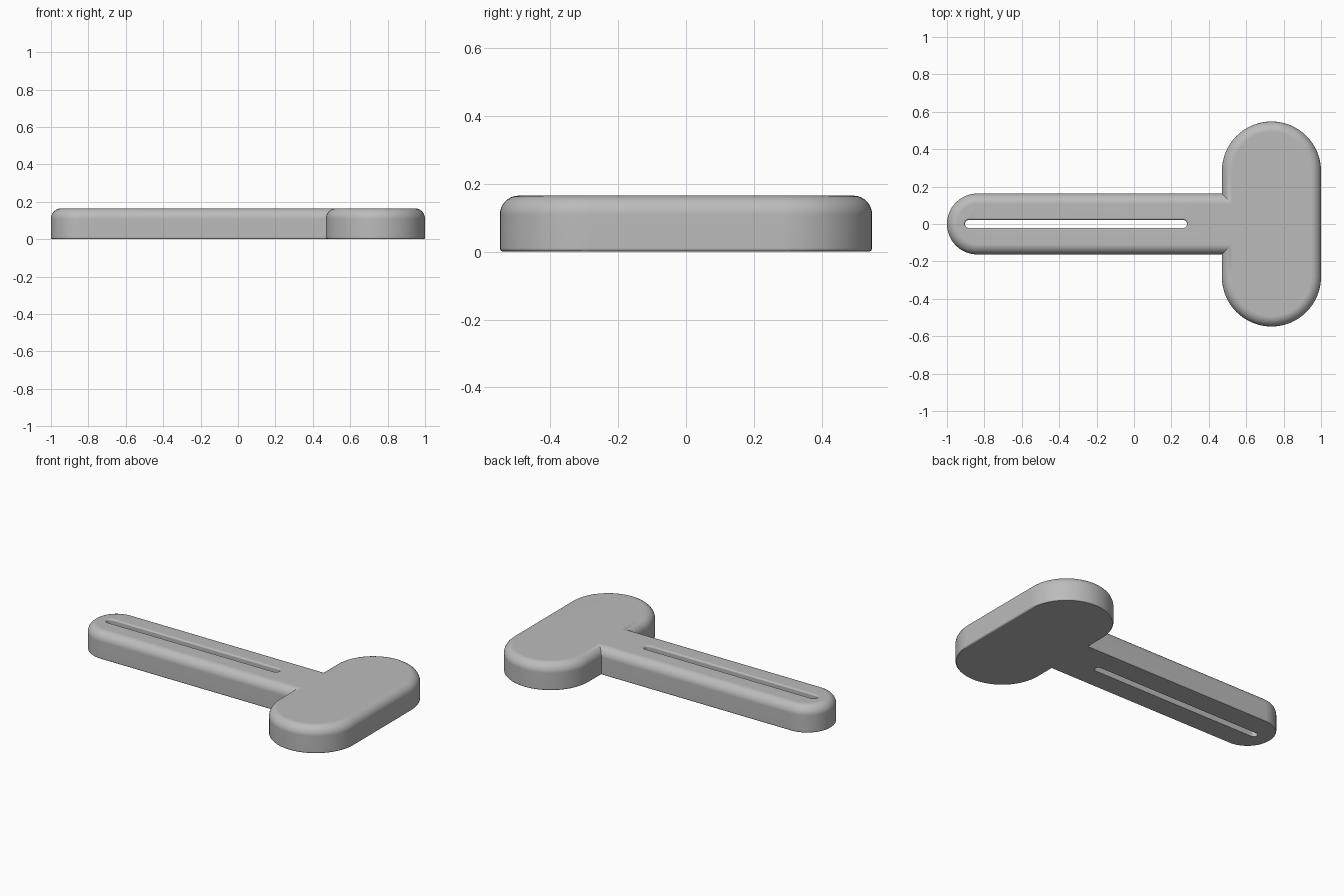
import bpy, bmesh
from math import pi, sin, cos

cube = bpy.data.objects.get("Cube")
if cube:
    bpy.data.objects.remove(cube, do_unlink=True)

HEIGHT = 0.165
FILLET = 0.055
EDGE = 0.01

grey = bpy.data.materials.new("plain grey")
grey.use_nodes = True
colour = (0.5, 0.5, 0.5, 1)
grey.diffuse_color = colour
grey.node_tree.nodes["Principled BSDF"].inputs["Base Color"].default_value = colour


def stadium(a, b, radius, along_x, steps=32):
    """Outline of a straight bar with round ends centred at a and b."""
    points = []
    for centre, start in ((b, -pi / 2), (a, pi / 2)):
        for i in range(steps + 1):
            t = start + pi * i / steps
            u, v = centre + radius * cos(t), radius * sin(t)
            points.append((u, v) if along_x else (-v, u))
    return points


def loft(name, a, b, profile, along_x=True, shift=0):
    """Stack bar outlines through (radius, height) pairs and cap the ends."""
    bm = bmesh.new()
    rings = [[bm.verts.new((x + shift, y, z)) for x, y in stadium(a, b, r, along_x)]
             for r, z in profile]
    n = len(rings[0])
    for low, high in zip(rings, rings[1:]):
        for i in range(n):
            j = (i + 1) % n
            bm.faces.new((low[i], low[j], high[j], high[i]))
    bm.faces.new(rings[0][::-1])
    bm.faces.new(rings[-1])
    bmesh.ops.recalc_face_normals(bm, faces=bm.faces)
    mesh = bpy.data.meshes.new(name)
    bm.to_mesh(mesh)
    bm.free()
    mesh.materials.append(grey)
    obj = bpy.data.objects.new(name, mesh)
    bpy.context.collection.objects.link(obj)
    return obj


def rounded(radius):
    """Side profile: small rounded lower edge, large rounded upper edge."""
    low = [(radius - EDGE * (1 - sin(t)), EDGE * (1 - cos(t)))
           for t in (pi / 2 * i / 3 for i in range(4))]
    high = [(radius - FILLET * (1 - cos(t)), HEIGHT - FILLET * (1 - sin(t)))
            for t in (pi / 2 * i / 10 for i in range(11))]
    return low + high


def combine(target, tool, operation):
    mod = target.modifiers.new(operation, "BOOLEAN")
    mod.operation = operation
    mod.solver = "EXACT"
    mod.object = tool
    bpy.context.view_layer.objects.active = target
    bpy.ops.object.modifier_apply(modifier=mod.name)
    bpy.data.objects.remove(tool, do_unlink=True)


# Handle and cross head, joined into one body
body = loft("handle_and_head", -0.837, 0.72, rounded(0.163))
head = loft("head", -0.283, 0.283, rounded(0.265), along_x=False, shift=0.735)
combine(body, head, "UNION")

# Long slot through the handle, with a softened upper rim
SLOT = 0.022
rim = [(SLOT + EDGE * (1 - cos(t)), HEIGHT - EDGE * (1 - sin(t)))
       for t in (pi / 2 * i / 4 for i in range(5))]
cutter = loft("slot_cutter", -0.882, 0.262,
              [(SLOT, -0.05)] + rim + [(SLOT + EDGE, HEIGHT + 0.05)])
combine(body, cutter, "DIFFERENCE")

# Smooth shading with flat top and bottom
bpy.ops.object.select_all(action="DESELECT")
body.select_set(True)
bpy.context.view_layer.objects.active = body
bpy.ops.object.shade_smooth_by_angle(angle=pi / 6)
weighted = body.modifiers.new("flat_faces", "WEIGHTED_NORMAL")
weighted.keep_sharp = True
